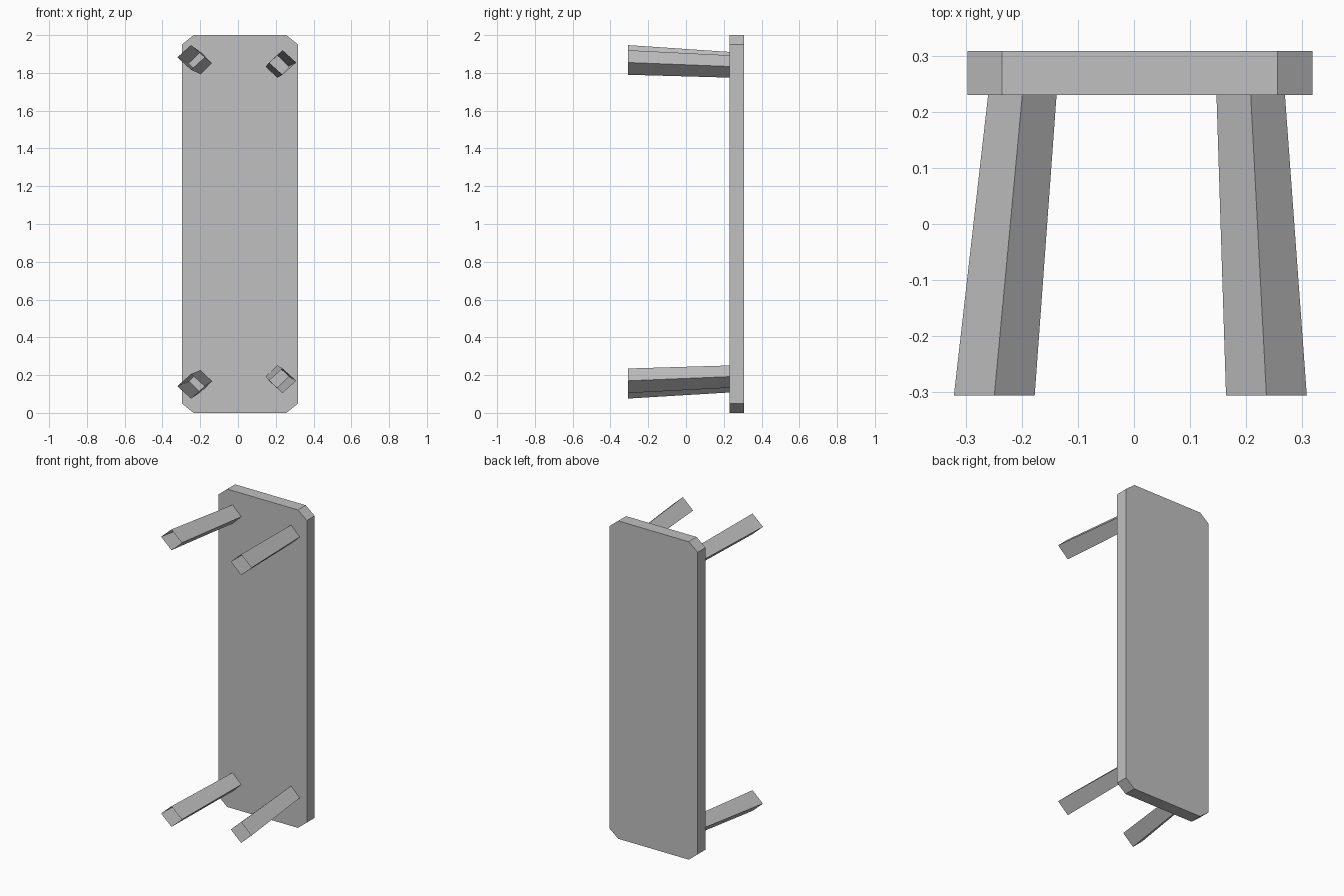
import bpy
import bmesh

cube = bpy.data.objects.get("Cube")
if cube:
    bpy.data.objects.remove(cube, do_unlink=True)

grey = bpy.data.materials.new("plain grey")
grey.use_nodes = True
colour = (0.53, 0.53, 0.53, 1)
grey.diffuse_color = colour
grey.node_tree.nodes["Principled BSDF"].inputs["Base Color"].default_value = colour

BACK, SEAT_FRONT, LEG_TIP = 0.308, 0.23, -0.306


def loft(name, start, end, capped):
    """Join two matching outlines, with or without end faces."""
    bm = bmesh.new()
    a = [bm.verts.new(p) for p in start]
    b = [bm.verts.new(p) for p in end]
    n = len(a)
    for i in range(n):
        j = (i + 1) % n
        bm.faces.new((a[i], a[j], b[j], b[i]))
    if capped:
        bm.faces.new(a[::-1])
        bm.faces.new(b)
    bmesh.ops.recalc_face_normals(bm, faces=bm.faces)
    mesh = bpy.data.meshes.new(name)
    bm.to_mesh(mesh)
    bm.free()
    mesh.materials.append(grey)
    obj = bpy.data.objects.new(name, mesh)
    bpy.context.collection.objects.link(obj)
    return obj


def diamond(x, y, z, half_x, half_z):
    return [(x + half_x, y, z), (x, y, z + half_z),
            (x - half_x, y, z), (x, y, z - half_z)]


# Seat slab with clipped corners, standing on its short end
x0, x1, cx, cz = -0.297, 0.318, 0.062, 0.05
outline = [(x0 + cx, 0), (x1 - cx, 0), (x1, cz), (x1, 2 - cz),
           (x1 - cx, 2), (x0 + cx, 2), (x0, 2 - cz), (x0, cz)]
loft("seat", [(x, SEAT_FRONT, z) for x, z in outline],
     [(x, BACK, z) for x, z in outline], True)

# Splayed, tapered hollow legs, open at the tips: (root x, z), (tip x, z)
legs = {
    "upper_left_leg": ((0.208, 1.834), (0.236, 1.855)),
    "upper_right_leg": ((-0.199, 1.852), (-0.249, 1.882)),
    "lower_left_leg": ((0.208, 0.192), (0.236, 0.17)),
    "lower_right_leg": ((-0.199, 0.167), (-0.249, 0.141)),
}
for name, (root, tip) in legs.items():
    loft(name, diamond(root[0], SEAT_FRONT, root[1], 0.061, 0.059),
         diamond(tip[0], LEG_TIP, tip[1], 0.072, 0.065), False)
